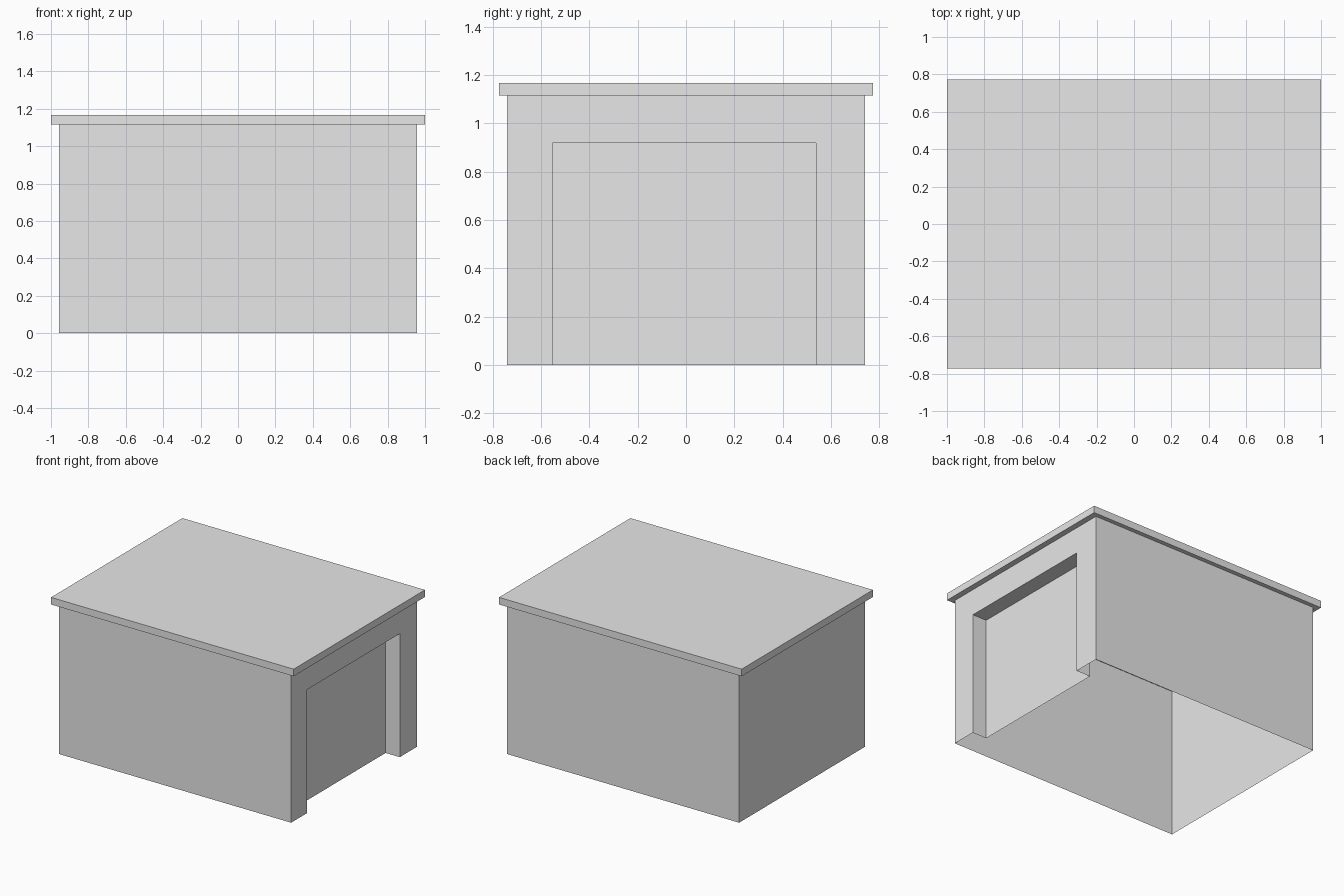
import bpy
import bmesh
from mathutils import Matrix, Vector

WALL_X, WALL_Y, WALL_TOP = 0.957, 0.741, 1.115
ROOF_X, ROOF_Y, ROOF_TOP = 1.0, 0.773, 1.168
DOOR_FRONT, DOOR_BACK, DOOR_TOP, DOOR_DEPTH = -0.553, 0.538, 0.92, 0.117

old = bpy.data.objects.get("Cube")
if old:
    bpy.data.objects.remove(old, do_unlink=True)

grey = bpy.data.materials.new("plain grey")
grey.use_nodes = True
grey.diffuse_color = (0.8, 0.8, 0.8, 1)
grey.node_tree.nodes["Principled BSDF"].inputs["Base Color"].default_value = grey.diffuse_color


def box(half_x, half_y, bottom, top):
    bm = bmesh.new()
    scale = Matrix.Diagonal((2 * half_x, 2 * half_y, top - bottom, 1))
    lift = Matrix.Translation((0, 0, (bottom + top) / 2))
    bmesh.ops.create_cube(bm, size=1, matrix=lift @ scale)
    bm.normal_update()
    return bm


def finish(bm, name):
    mesh = bpy.data.meshes.new(name)
    bm.to_mesh(mesh)
    bm.free()
    mesh.materials.append(grey)
    obj = bpy.data.objects.new(name, mesh)
    bpy.context.collection.objects.link(obj)
    return obj


def side_faces(bm):
    return [f for f in bm.faces if f.normal.x > 0.9]


# Thin wall shell, open at the bottom and covered by the roof
walls = box(WALL_X, WALL_Y, 0, WALL_TOP)
caps = [f for f in walls.faces if abs(f.normal.z) > 0.9]
bmesh.ops.delete(walls, geom=caps, context="FACES")

# Cut the doorway outline into the right-hand view wall
for point, normal in (((0, DOOR_FRONT, 0), (0, 1, 0)),
                      ((0, DOOR_BACK, 0), (0, 1, 0)),
                      ((0, 0, DOOR_TOP), (0, 0, 1))):
    faces = side_faces(walls)
    edges = {e for f in faces for e in f.edges}
    verts = {v for f in faces for v in f.verts}
    bmesh.ops.bisect_plane(walls, geom=faces + list(edges) + list(verts),
                           plane_co=point, plane_no=normal)
    walls.normal_update()

# Push the doorway inwards and leave its threshold open
door = [f for f in side_faces(walls)
        if DOOR_FRONT < f.calc_center_median().y < DOOR_BACK
        and f.calc_center_median().z < DOOR_TOP]
pushed = bmesh.ops.extrude_discrete_faces(walls, faces=door)["faces"]
bmesh.ops.translate(walls, vec=Vector((-DOOR_DEPTH, 0, 0)),
                    verts=list({v for f in pushed for v in f.verts}))
threshold = [f for f in walls.faces if all(v.co.z < 0.001 for v in f.verts)]
bmesh.ops.delete(walls, geom=threshold, context="FACES")
finish(walls, "walls_with_doorway")

# Overhanging flat roof
finish(box(ROOF_X, ROOF_Y, WALL_TOP, ROOF_TOP), "roof_slab")
